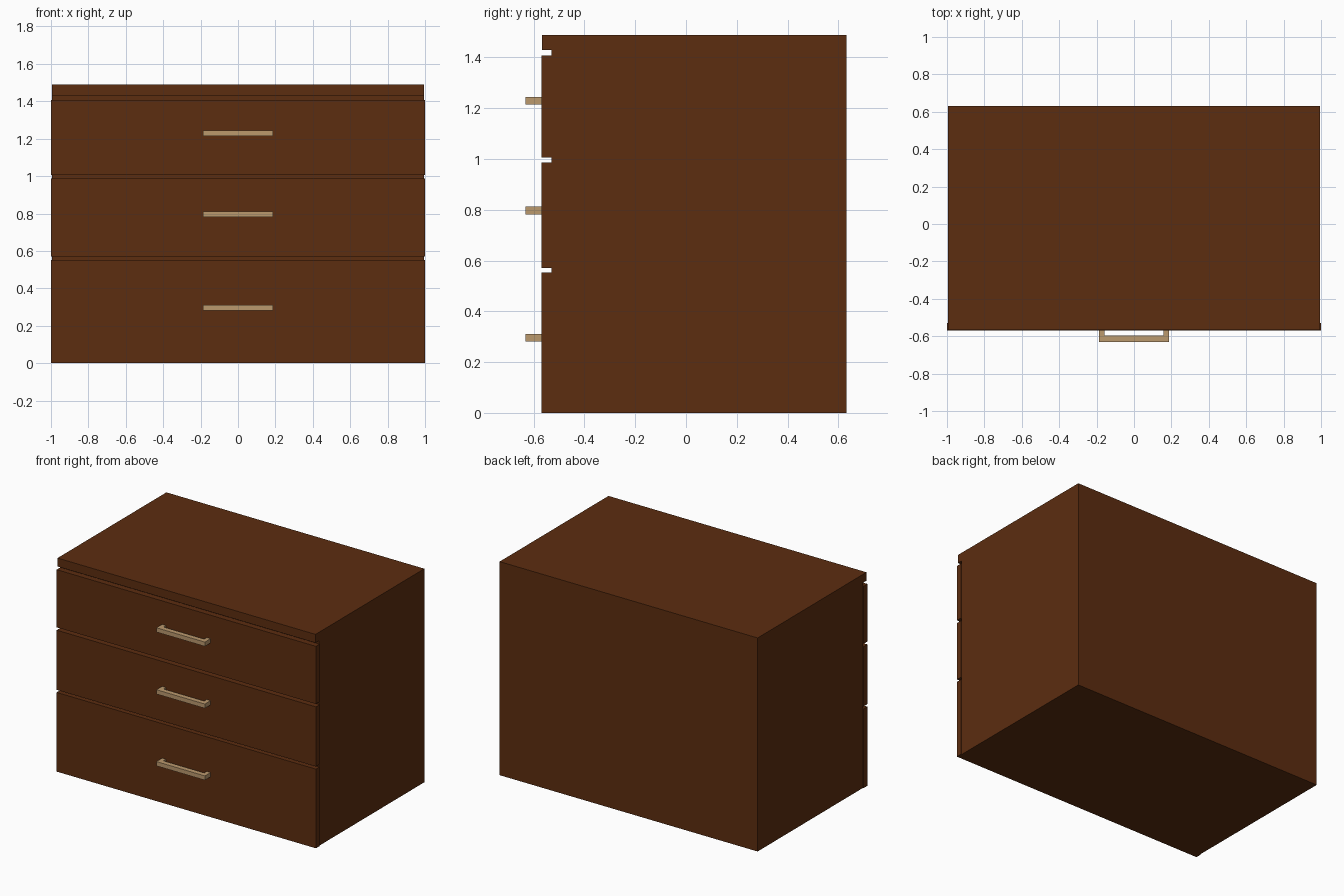
import bpy
import bmesh
from mathutils import Vector

if "Cube" in bpy.data.objects:
    bpy.data.objects.remove(bpy.data.objects["Cube"])


def material(name, color):
    m = bpy.data.materials.new(name)
    m.diffuse_color = (*color, 1.0)
    m.use_nodes = True
    m.node_tree.nodes["Principled BSDF"].inputs["Base Color"].default_value = m.diffuse_color
    return m


wood = material("dark brown wood", (0.107, 0.026, 0.005))
tan = material("tan handle", (0.50, 0.32, 0.155))


def extrude(name, points, direction, mat):
    """Extrude a closed planar profile into a solid."""
    bm = bmesh.new()
    face = bm.faces.new([bm.verts.new(p) for p in points])
    new = bmesh.ops.extrude_face_region(bm, geom=[face])["geom"]
    verts = [g for g in new if isinstance(g, bmesh.types.BMVert)]
    bmesh.ops.translate(bm, verts=verts, vec=Vector(direction))
    bmesh.ops.recalc_face_normals(bm, faces=bm.faces)
    mesh = bpy.data.meshes.new(name)
    bm.to_mesh(mesh)
    bm.free()
    mesh.materials.append(mat)
    obj = bpy.data.objects.new(name, mesh)
    bpy.context.collection.objects.link(obj)
    return obj


# Cabinet body with overhanging top lip: side profile swept across the width
W, BACK, FACE, LIP, TOP = 0.995, 0.632, -0.53, -0.567, 1.489
side = [(BACK, 0), (BACK, TOP), (LIP, TOP), (LIP, 1.43), (FACE, 1.43), (FACE, 0)]
extrude("cabinet_body", [(-W, y, z) for y, z in side], (2 * W, 0, 0), wood)

# Drawer fronts with their U-shaped handles: (bottom, top, handle centre)
FRONT = -0.57
drawers = [("bottom", 0.0, 0.552, 0.296),
           ("middle", 0.57, 0.986, 0.797),
           ("top", 1.006, 1.408, 1.229)]
H, T, OUT = 0.187, 0.03, -0.632
for name, z0, z1, zh in drawers:
    extrude(name + "_drawer_front",
            [(-1, FRONT, z0), (1, FRONT, z0), (1, FACE, z0), (-1, FACE, z0)],
            (0, 0, z1 - z0), wood)
    u = [(-H, FRONT), (-H, OUT), (H, OUT), (H, FRONT),
         (H - T, FRONT), (H - T, OUT + 0.035), (-H + T, OUT + 0.035), (-H + T, FRONT)]
    extrude(name + "_drawer_handle", [(x, y, zh - T / 2) for x, y in u], (0, 0, T), tan)
